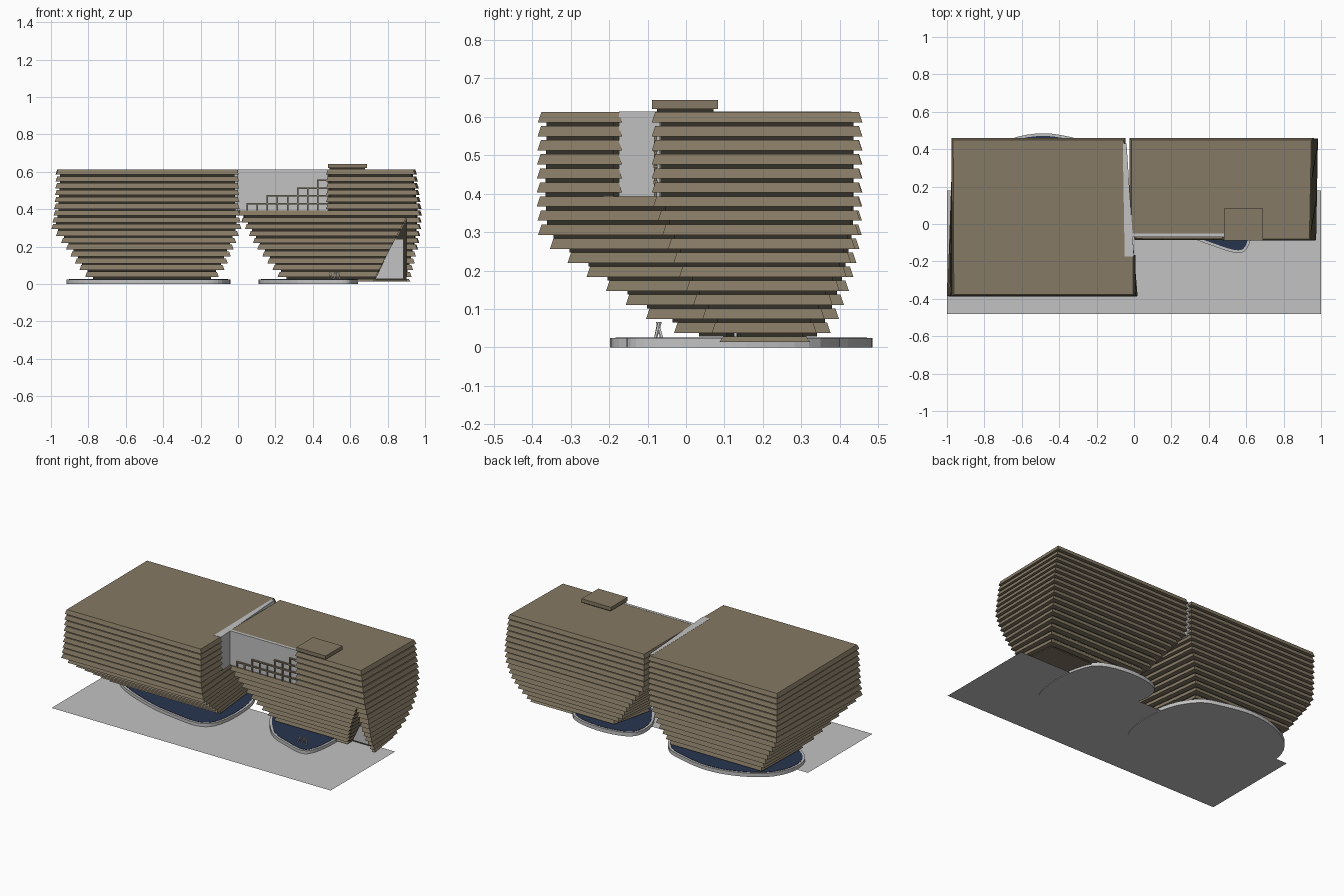
import bpy, bmesh, math
from mathutils import Vector

if "Cube" in bpy.data.objects:
    bpy.data.objects.remove(bpy.data.objects["Cube"])


def material(name, r, g, b):
    m = bpy.data.materials.new(name)
    m.diffuse_color = (r, g, b, 1)
    m.use_nodes = True
    m.node_tree.nodes["Principled BSDF"].inputs["Base Color"].default_value = m.diffuse_color
    return m


STONE = material("warm_stone", 0.235, 0.192, 0.128)
SHADOW = material("dark_joint", 0.035, 0.03, 0.022)
GREY = material("light_grey", 0.54, 0.54, 0.54)
WATER = material("deep_water", 0.022, 0.036, 0.078)


def finish(bm, name, mat):
    bmesh.ops.recalc_face_normals(bm, faces=bm.faces)
    me = bpy.data.meshes.new(name)
    bm.to_mesh(me)
    bm.free()
    ob = bpy.data.objects.new(name, me)
    bpy.context.collection.objects.link(ob)
    if mat:
        me.materials.append(mat)
    return ob


def prism(bm, low, high, z0, z1):
    """Closed solid between two outlines with equal point counts."""
    a = [bm.verts.new((x, y, z0)) for x, y in low]
    b = [bm.verts.new((x, y, z1)) for x, y in high]
    bm.faces.new(a[::-1])
    bm.faces.new(b)
    for i in range(len(a)):
        j = (i + 1) % len(a)
        bm.faces.new((a[i], a[j], b[j], b[i]))


def box(bm, x0, x1, y0, y1, z0, z1):
    r = [(x0, y0), (x1, y0), (x1, y1), (x0, y1)]
    prism(bm, r, r, z0, z1)


def offset(pts, d):
    """Grow (d > 0) or shrink a counter-clockwise outline."""
    out = []
    n = len(pts)
    for i in range(n):
        p, q, r = (Vector(pts[k % n]) for k in (i - 1, i, i + 1))
        u, v = (q - p).normalized(), (r - q).normalized()
        n1, n2 = Vector((u.y, -u.x)), Vector((v.y, -v.x))
        s = q + (n1 + n2) * (d / (1 + n1.dot(n2)))
        out.append((s.x, s.y))
    return out


def at_height(keys, z):
    """Interpolate the plan values of a building at height z."""
    if z <= keys[0][0]:
        return keys[0][1:]
    for a, b in zip(keys, keys[1:]):
        if z <= b[0]:
            t = (z - a[0]) / (b[0] - a[0])
            return [p + (q - p) * t for p, q in zip(a[1:], b[1:])]
    return keys[-1][1:]


# z, front left x, front right x, front y, back left x, back right x, back y
LEFT = [(.03, -.79, -.13, .02, -.78, -.16, .355),
        (.09, -.84, -.08, -.10, -.83, -.14, .39),
        (.19, -.905, -.035, -.24, -.89, -.10, .425),
        (.26, -.955, -.01, -.335, -.94, -.08, .44),
        (.30, -.99, .01, -.375, -.96, -.06, .448),
        (.39, -.975, .0, -.38, -.965, -.055, .45),
        (.62, -.962, -.005, -.376, -.967, -.055, .45)]
RIGHT = [(.015, .25, .91, .10, .33, .88, .31),
         (.12, .17, .935, .03, .20, .93, .37),
         (.20, .11, .95, -.01, .14, .955, .41),
         (.30, .05, .965, -.05, .06, .97, .44),
         (.39, .005, .965, -.08, -.01, .975, .448),
         (.62, -.015, .935, -.08, -.015, .945, .45)]


def left_plan(z, upper):
    fl, fr, yf, bl, br, yb = at_height(LEFT, z)
    mid = [(fr, -.175), (-.042, -.175)] if upper else []
    return [(fl, yf), (fr, yf)] + mid + [(br, yb), (bl, yb)]


def right_plan(z, upper):
    fl, fr, yf, bl, br, yb = at_height(RIGHT, z)
    front = [(fl, -.055), (.48, -.055), (.48, yf)] if upper else [(fl, yf)]
    return front + [(fr, yf), (br, yb), (bl, yb)]


# Stacked stone courses with recessed dark joints
TOP, PITCH, THICK = .612, .0365, .027


def building(name, plan, courses, floor):
    slats, joints = bmesh.new(), bmesh.new()
    for i in range(courses):
        z1 = TOP - i * PITCH
        z0 = max(z1 - THICK, floor)
        upper = z1 > .40
        p = plan((z0 + z1) / 2, upper)
        prism(slats, offset(p, .009), p, z0, z1)
        zj = z1 - PITCH
        if zj >= floor - .002:
            core = offset(plan(zj, upper), -.014)
            prism(joints, core, core, zj, z0)
    return (finish(slats, name + "_stone_courses", STONE),
            finish(joints, name + "_dark_joints", SHADOW))


building("left_building", left_plan, 16, .026)
right_parts = building("right_building", right_plan, 17, .014)

# Triangular entrance cut into the right building
bm = bmesh.new()
tri = [(.9, .355), (.9, -.05), (.69, -.05)]
fr = [bm.verts.new((x, -.4, z)) for x, z in tri]
bk = [bm.verts.new((x, .14, z)) for x, z in tri]
bm.faces.new(fr)
bm.faces.new(bk[::-1])
for i in range(3):
    j = (i + 1) % 3
    bm.faces.new((fr[i], fr[j], bk[j], bk[i]))
cutter = finish(bm, "entrance_cutter", None)
cutter.hide_render = True
for ob in right_parts:
    mod = ob.modifiers.new("entrance", 'BOOLEAN')
    mod.operation, mod.solver, mod.object = 'DIFFERENCE', 'EXACT', cutter
    bpy.context.view_layer.objects.active = ob
    bpy.ops.object.modifier_apply(modifier=mod.name)
bpy.data.objects.remove(cutter)


def upright_panel(name, pts, y0, y1, mat):
    bm = bmesh.new()
    a = [bm.verts.new((x, y0, z)) for x, z in pts]
    b = [bm.verts.new((x, y1, z)) for x, z in pts]
    bm.faces.new(a)
    bm.faces.new(b[::-1])
    for i in range(len(a)):
        j = (i + 1) % len(a)
        bm.faces.new((a[i], a[j], b[j], b[i]))
    return finish(bm, name, mat)


upright_panel("entrance_backing", [(.73, .02), (.9, .02), (.9, .345)], .134, .142, SHADOW)
upright_panel("entrance_glazing", [(.735, .028), (.885, .028), (.885, .24), (.835, .24)],
              .125, .133, GREY)

# Pale walls: behind the terrace, and along the gap between the buildings
bm = bmesh.new()
box(bm, -.015, .48, -.07, -.052, .392, .613)
finish(bm, "terrace_wall", GREY)
bm = bmesh.new()
wedge = [(-.05, -.174), (.0, -.174), (-.04, .43), (-.06, .43)]
prism(bm, wedge, wedge, .392, .613)
finish(bm, "gap_wall", GREY)

# Stepped open lattice on the terrace
bm = bmesh.new()
CW, CH, BAR = .054, .0415, .008
heights = [1, 1, 2, 2, 2, 3, 3, 4]
for c, h in enumerate(heights):
    x = .045 + c * CW
    prev = heights[c - 1] if c else 0
    box(bm, x, x + BAR, -.083, -.075, .392, .392 + max(h, prev) * CH)
    for k in range(1, h + 1):
        z = .392 + k * CH
        box(bm, x, x + CW + BAR, -.084, -.074, z - BAR, z)
finish(bm, "terrace_lattice", STONE)

# Roof plant box
bm = bmesh.new()
box(bm, .48, .69, -.088, .083, .62, .643)
finish(bm, "roof_box", STONE)
bm = bmesh.new()
box(bm, .49, .68, -.076, .072, .610, .621)
finish(bm, "roof_box_joint", SHADOW)


def smooth_loop(pts, steps=4):
    """Closed Catmull-Rom loop through the points."""
    n, out = len(pts), []
    for i in range(n):
        a, b, c, d = (Vector(pts[(i + k) % n]) for k in (-1, 0, 1, 2))
        for s in range(steps):
            t = s / steps
            v = .5 * (2 * b + (c - a) * t + (2 * a - 5 * b + 4 * c - d) * t * t
                      + (3 * b - a - 3 * c + d) * t ** 3)
            out.append((v.x, v.y))
    return out


# Pools: grey kerb with a water plate on top
POOLS = {
    "left_pool": [(-.16, -.195), (-.07, -.13), (-.04, .05), (-.065, .25), (-.16, .40),
                  (-.30, .455), (-.48, .485), (-.66, .455), (-.83, .36), (-.91, .22),
                  (-.90, .07), (-.78, -.04), (-.53, -.14), (-.33, -.18)],
    "right_pool": [(.56, -.155), (.615, -.11), (.64, .03), (.63, .2), (.56, .35),
                   (.36, .40), (.17, .37), (.11, .28), (.14, .13), (.28, -.05), (.43, -.12)]}
for name, pts in POOLS.items():
    rim = smooth_loop(pts)
    bm = bmesh.new()
    prism(bm, rim, rim, 0, .024)
    finish(bm, name + "_kerb", GREY)
    bm = bmesh.new()
    water = offset(rim, -.014)
    prism(bm, water, water, .02, .026)
    finish(bm, name + "_water", WATER)

# Thin stick sculpture in the right pool
bm = bmesh.new()
for x0, x1, y0, y1 in [(.48, .50, -.08, -.072), (.505, .49, -.065, -.075),
                       (.51, .53, -.078, -.066), (.535, .515, -.062, -.074),
                       (.545, .54, -.08, -.07)]:
    w = .003
    a = [(x0 - w, y0 - w), (x0 + w, y0 - w), (x0 + w, y0 + w), (x0 - w, y0 + w)]
    b = [(x + x1 - x0, y + y1 - y0) for x, y in a]
    prism(bm, a, b, .024, .066)
finish(bm, "pool_sculpture", GREY)

# Forecourt paving sheet
bm = bmesh.new()
bm.faces.new([bm.verts.new((x, y, .004)) for x, y in
              [(-1, -.48), (1, -.48), (1, .18), (-1, .18)]])
finish(bm, "forecourt", GREY)
